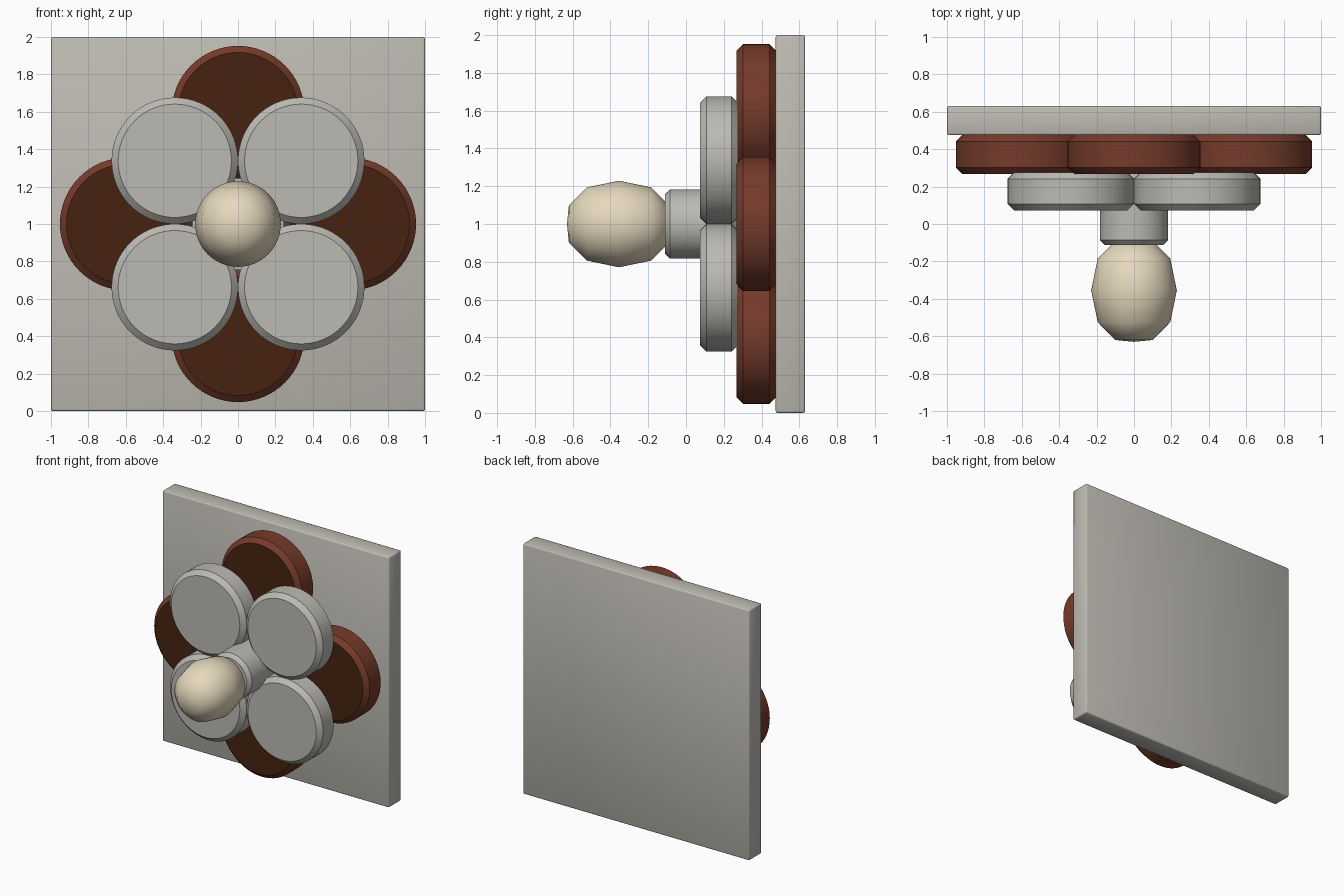
import bpy, bmesh, math
from mathutils import Matrix

if "Cube" in bpy.data.objects:
    bpy.data.objects.remove(bpy.data.objects["Cube"], do_unlink=True)


def material(name, rgb):
    m = bpy.data.materials.new(name)
    m.use_nodes = True
    m.diffuse_color = (*rgb, 1)
    m.node_tree.nodes["Principled BSDF"].inputs["Base Color"].default_value = (*rgb, 1)
    return m


STONE = material("warm grey", (0.52, 0.50, 0.45))
GREY = material("light grey", (0.50, 0.49, 0.455))
RUST = material("red brown", (0.18, 0.043, 0.023))
DARK = material("dark brown", (0.062, 0.016, 0.005))
CREAM = material("cream", (0.79, 0.69, 0.51))


def finish(name, bm, mats, angle):
    bmesh.ops.recalc_face_normals(bm, faces=bm.faces)
    mesh = bpy.data.meshes.new(name)
    bm.to_mesh(mesh)
    bm.free()
    for m in mats:
        mesh.materials.append(m)
    ob = bpy.data.objects.new(name, mesh)
    bpy.context.collection.objects.link(ob)
    bpy.ops.object.select_all(action='DESELECT')
    ob.select_set(True)
    bpy.context.view_layer.objects.active = ob
    bpy.ops.object.shade_smooth_by_angle(angle=math.radians(angle))
    return ob


def lathe(name, profile, x, z, mats, angle=30, segments=64):
    """Revolve (radius, y) points about a front-to-back axis through x, z."""
    bm = bmesh.new()
    verts = [bm.verts.new((r, y, 0)) for r, y in profile]
    edges = [bm.edges.new(pair) for pair in zip(verts, verts[1:])]
    bmesh.ops.spin(bm, geom=verts + edges, cent=(0, 0, 0), axis=(0, 1, 0),
                   angle=math.tau, steps=segments)
    bmesh.ops.remove_doubles(bm, verts=bm.verts, dist=0.0001)
    bmesh.ops.translate(bm, verts=bm.verts, vec=(x, 0, z))
    # flat end faces take the second material
    if len(mats) > 1:
        bm.normal_update()
        for f in bm.faces:
            f.material_index = int(abs(f.normal.y) > 0.95)
    return finish(name, bm, mats, angle)


def disc(name, radius, front, back, x, z, mats, bevel=0.035):
    profile = [(0, front), (radius - bevel, front), (radius, front + bevel),
               (radius, back - bevel), (radius - bevel, back), (0, back)]
    return lathe(name, profile, x, z, mats)


# Square backing plate with slightly softened edges
bm = bmesh.new()
bmesh.ops.create_cube(bm, size=1, matrix=Matrix.Translation((0, 0.553, 1))
                      @ Matrix.Diagonal((2, 0.156, 2, 1)))
bmesh.ops.bevel(bm, geom=bm.edges[:], offset=0.01, segments=2, profile=0.5,
                affect='EDGES')
finish("back_plate", bm, [STONE], 50)

# Four brown discs in a cross, four grey discs on the diagonals
for i in range(4):
    a = i * math.pi / 2
    disc(f"brown_disc_{i + 1}", 0.355, 0.267, 0.476,
         0.597 * math.cos(a), 1 + 0.597 * math.sin(a), [RUST, DARK])
    a += math.pi / 4
    disc(f"grey_disc_{i + 1}", 0.338, 0.073, 0.276,
         0.478 * math.cos(a), 1 + 0.478 * math.sin(a), [GREY])

# Central stem
disc("stem", 0.183, -0.112, 0.27, 0, 1, [GREY], 0.027)

# Egg-shaped knob with few rings
lathe("knob", [(0, -0.63), (0.1, -0.62), (0.194, -0.525), (0.229, -0.355),
               (0.194, -0.185), (0.1, -0.09), (0, -0.08)], 0, 1, [CREAM], 60)
